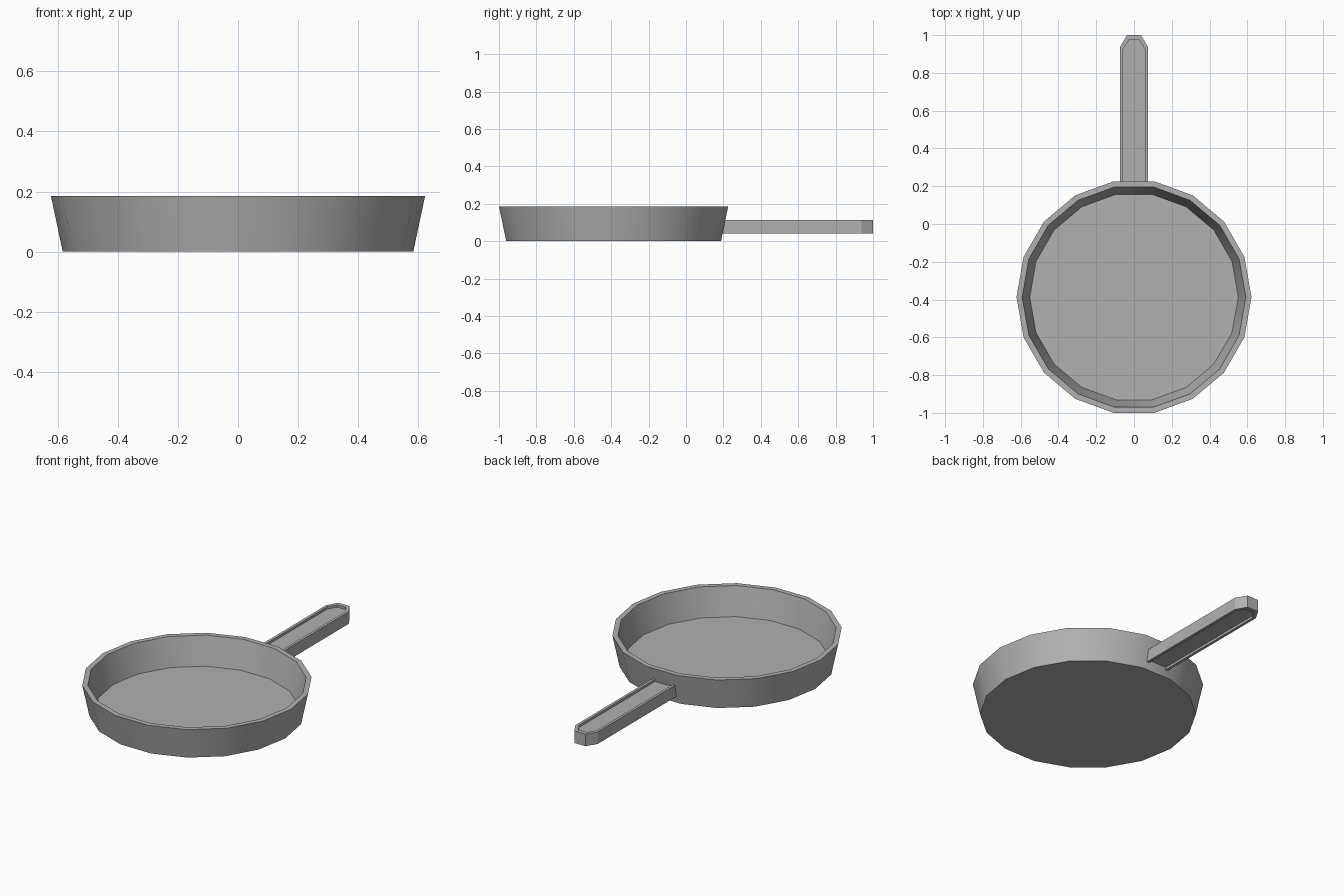
import bpy, bmesh, math

if "Cube" in bpy.data.objects:
    bpy.data.objects.remove(bpy.data.objects["Cube"])

SIDES = 18
PAN_Y = -0.387

metal = bpy.data.materials.new("dark_grey_metal")
metal.diffuse_color = (0.44, 0.44, 0.44, 1)
metal.use_nodes = True
metal.node_tree.nodes["Principled BSDF"].inputs["Base Color"].default_value = metal.diffuse_color


def finish(name, bm, loc=(0, 0, 0)):
    bmesh.ops.recalc_face_normals(bm, faces=bm.faces)
    mesh = bpy.data.meshes.new(name)
    bm.to_mesh(mesh)
    bm.free()
    mesh.materials.append(metal)
    obj = bpy.data.objects.new(name, mesh)
    obj.location = loc
    bpy.context.collection.objects.link(obj)
    bpy.ops.object.select_all(action='DESELECT')
    obj.select_set(True)
    bpy.context.view_layer.objects.active = obj
    bpy.ops.object.shade_smooth_by_angle(angle=math.radians(30))
    return obj


def bridge(bm, a, b, closed):
    n = len(a)
    for i in range(n if closed else n - 1):
        j = (i + 1) % n
        bm.faces.new((a[i], a[j], b[j], b[i]))


# Pan body: outer wall, rim, inner wall, as rings of (radius, height)
bm = bmesh.new()
rings = []
for r, z in [(0.583, 0), (0.622, 0.185), (0.592, 0.185), (0.552, 0.018)]:
    rings.append([bm.verts.new((r * math.cos(2 * math.pi * i / SIDES),
                                r * math.sin(2 * math.pi * i / SIDES), z))
                  for i in range(SIDES)])
for a, b in zip(rings, rings[1:]):
    bridge(bm, a, b, True)
bm.faces.new(rings[0])    # underside
bm.faces.new(rings[-1])   # cooking surface
finish("pan_body", bm, (0, PAN_Y, 0))


# Handle: chamfered bar with a shallow recess above and below
def outline(half):
    return half + [(-x, y) for x, y in reversed(half)]


START = 0.185   # hidden inside the pan wall
outer = outline([(0.074, START), (0.074, 0.937), (0.037, 1.0)])
inner = outline([(0.058, START), (0.058, 0.925), (0.027, 0.975)])
bm = bmesh.new()
strips = [[bm.verts.new((x, y, z)) for x, y in shape]
          for shape, z in [(inner, 0.055), (inner, 0.041), (outer, 0.041),
                           (outer, 0.113), (inner, 0.113), (inner, 0.099)]]
for a, b in zip(strips, strips[1:]):
    bridge(bm, a, b, False)
bm.faces.new(strips[0])    # lower recess floor
bm.faces.new(strips[-1])   # upper recess floor
bm.faces.new([s[0] for s in strips] + [s[-1] for s in reversed(strips)])
finish("handle", bm)
